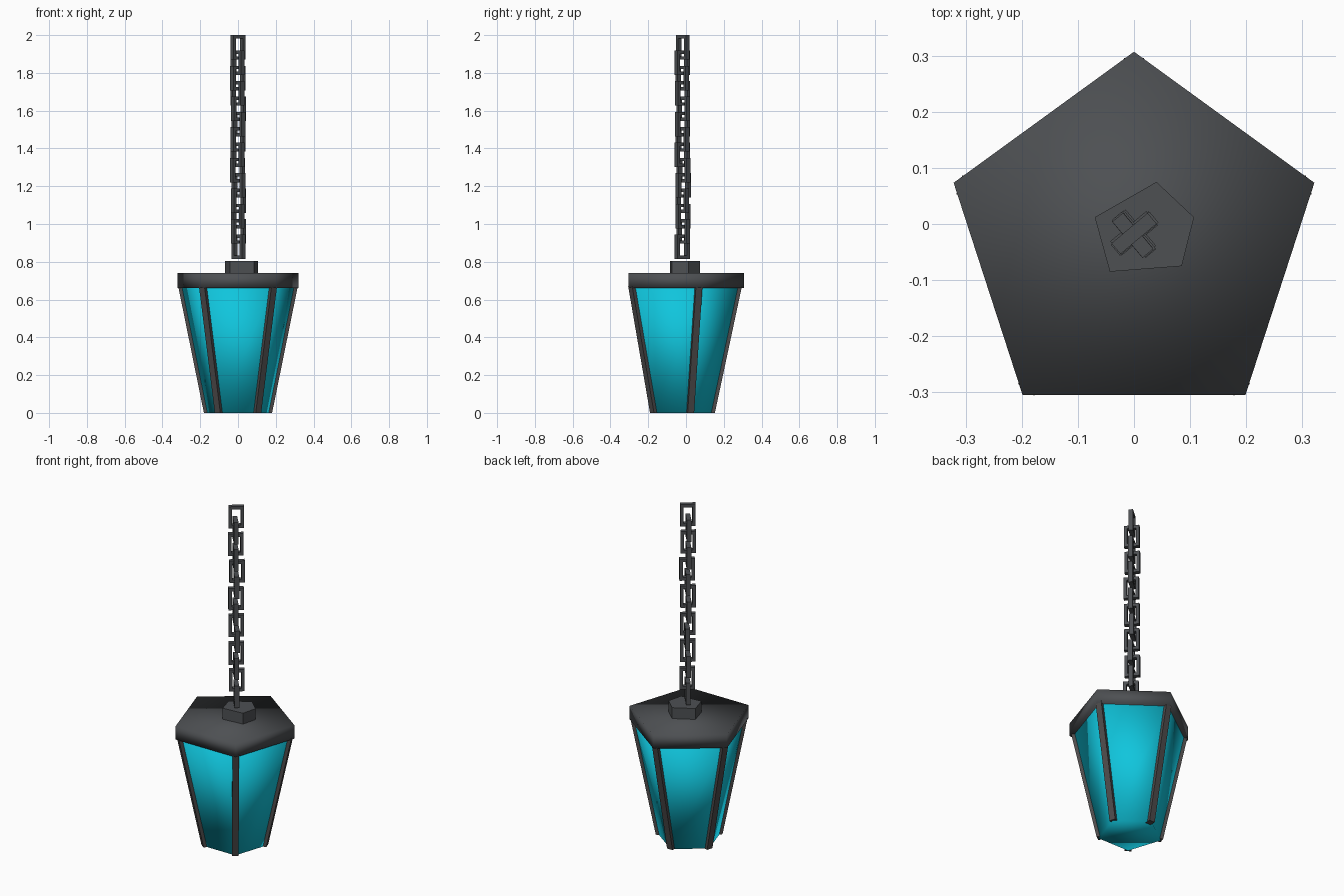
import bpy, bmesh, math, random
from mathutils import Vector, Matrix

random.seed(4)
CENTRE_Y = -0.031
CORNERS = [math.radians(90 + 72 * i) for i in range(5)]

default = bpy.data.objects.get("Cube")
if default:
    bpy.data.objects.remove(default, do_unlink=True)


def material(name, rgb):
    mat = bpy.data.materials.new(name)
    mat.use_nodes = True
    mat.diffuse_color = (*rgb, 1)
    node = next(n for n in mat.node_tree.nodes if n.type == 'BSDF_PRINCIPLED')
    node.inputs["Base Color"].default_value = (*rgb, 1)
    return mat


iron = material("dark iron", (0.075, 0.08, 0.086))
frame_metal = material("frame metal", (0.075, 0.07, 0.07))
glass = material("turquoise glass", (0.005, 0.56, 0.72))


def add_object(name, bm, mat, smooth=False):
    bmesh.ops.recalc_face_normals(bm, faces=bm.faces)
    for face in bm.faces:
        face.smooth = smooth
    mesh = bpy.data.meshes.new(name)
    bm.to_mesh(mesh)
    bm.free()
    mesh.materials.append(mat)
    obj = bpy.data.objects.new(name, mesh)
    bpy.context.collection.objects.link(obj)
    return obj


def loft(bm, lower, upper):
    """Closed solid between two matching outlines."""
    a = [bm.verts.new(p) for p in lower]
    b = [bm.verts.new(p) for p in upper]
    bm.faces.new(a[::-1])
    bm.faces.new(b)
    for i in range(len(a)):
        j = (i + 1) % len(a)
        bm.faces.new((a[i], a[j], b[j], b[i]))


def pentagon(radius, z):
    return [Vector((radius * math.cos(t), CENTRE_Y + radius * math.sin(t), z))
            for t in CORNERS]


# Tapered glass body
bm = bmesh.new()
loft(bm, pentagon(0.178, 0.0), pentagon(0.32, 0.67))
add_object("glass_body", bm, glass, smooth=True)

# Slanted bars along the five corners
def bar_section(t, radius, z, half=0.018):
    out = Vector((math.cos(t), math.sin(t), 0))
    side = Vector((-math.sin(t), math.cos(t), 0))
    middle = Vector((0, CENTRE_Y, z)) + out * radius
    return [middle + out * a * half + side * b * half
            for a, b in ((1, -1), (1, 1), (-1, 1), (-1, -1))]


bm = bmesh.new()
for t in CORNERS:
    loft(bm, bar_section(t, 0.166, 0.0), bar_section(t, 0.309, 0.67))
add_object("corner_bars", bm, frame_metal)

# Wide cap
bm = bmesh.new()
loft(bm, pentagon(0.338, 0.66), pentagon(0.338, 0.74))
add_object("cap", bm, iron, smooth=True)

# Small uneven block holding the chain
outline = [(0.04, 0.075), (-0.07, 0.012), (-0.043, -0.085),
           (0.085, -0.075), (0.107, 0.012)]
bm = bmesh.new()
loft(bm, [(x, y, 0.735) for x, y in outline], [(x, y, 0.805) for x, y in outline])
add_object("chain_mount", bm, iron)

# Rectangular chain links, each turned a quarter from the next
def chain_link(name, z, angle, width=0.084, height=0.13, wire=0.018, depth=0.025):
    bm = bmesh.new()
    outer, inner = [], []
    for y in (-depth / 2, depth / 2):
        for ring, inset in ((outer, 0), (inner, wire)):
            w, h = width / 2 - inset, height / 2 - inset
            ring.append([bm.verts.new((sx * w, y, sz * h))
                         for sx, sz in ((-1, -1), (1, -1), (1, 1), (-1, 1))])
    strips = ((outer[0], inner[0]), (inner[0], inner[1]),
              (inner[1], outer[1]), (outer[1], outer[0]))
    for p, q in strips:
        for i in range(4):
            j = (i + 1) % 4
            bm.faces.new((p[i], p[j], q[j], q[i]))
    link = add_object(name, bm, iron)
    link.matrix_world = (Matrix.Translation((0, -0.017, z))
                         @ Matrix.Rotation(angle, 4, 'Z'))
    return link


LINKS = 14
for i in range(LINKS):
    angle = math.radians(40 + 90 * (i % 2))
    link = chain_link(f"chain_link_{i + 1}", 1.935 - 0.0812 * i, angle)
    if i:
        link.location.x += random.uniform(-0.004, 0.004)
        link.location.y += random.uniform(-0.004, 0.004)
